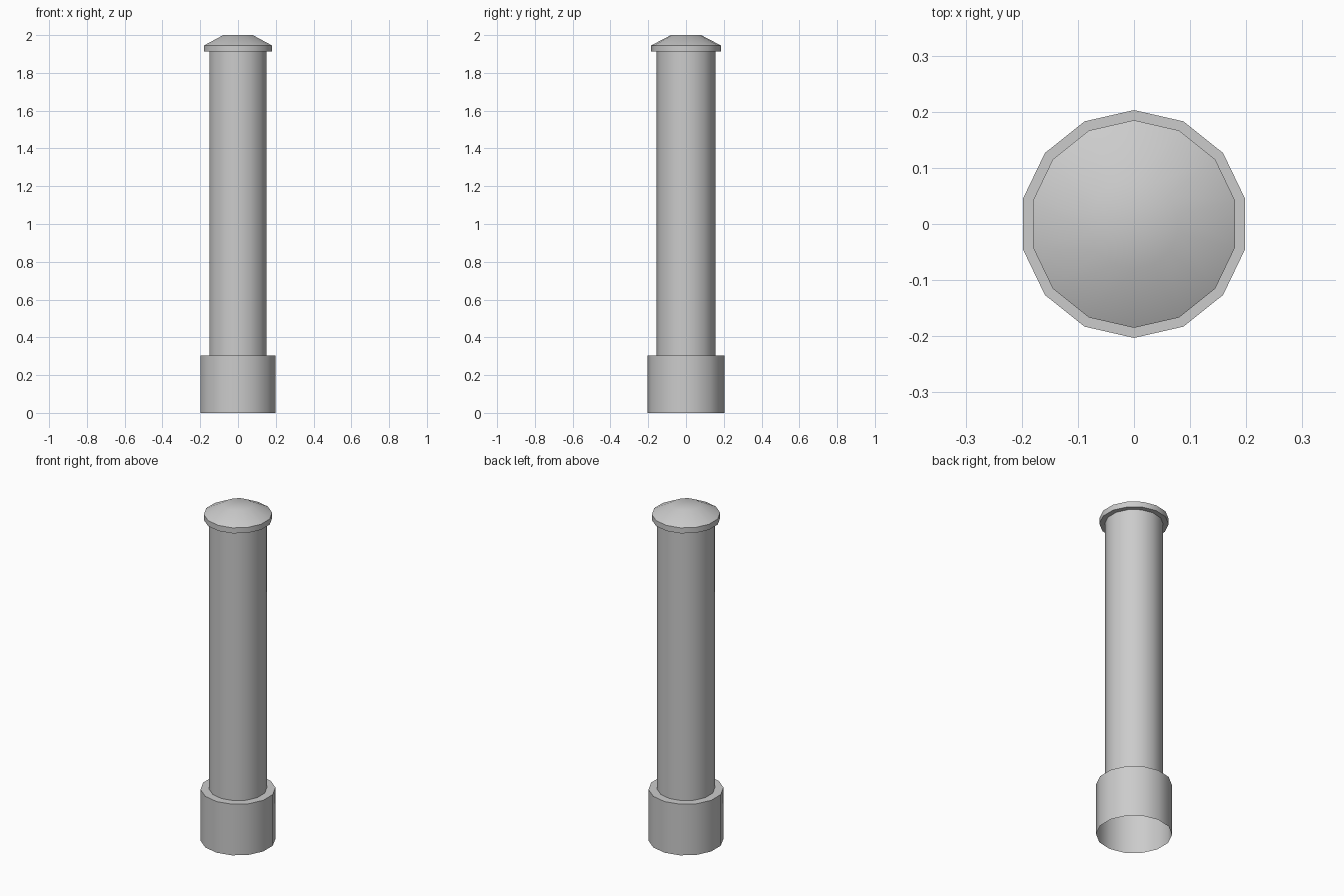
import bpy, bmesh, math

if "Cube" in bpy.data.objects:
    bpy.data.objects.remove(bpy.data.objects["Cube"])

SIDES = 14  # low-poly round section with a corner on the y axis


def lathe(name, profile, close_top=False):
    """Revolve (radius, z) points, listed bottom to top, around z."""
    bm = bmesh.new()
    rings = []
    for r, z in profile:
        ring = []
        for i in range(SIDES):
            a = math.pi / 2 + 2 * math.pi * i / SIDES
            ring.append(bm.verts.new((r * math.cos(a), r * math.sin(a), z)))
        rings.append(ring)
    for low, high in zip(rings, rings[1:]):
        for i in range(SIDES):
            j = (i + 1) % SIDES
            bm.faces.new((low[i], low[j], high[j], high[i]))
    if close_top:
        bm.faces.new(rings[-1])
    mesh = bpy.data.meshes.new(name)
    bm.to_mesh(mesh)
    bm.free()
    obj = bpy.data.objects.new(name, mesh)
    bpy.context.collection.objects.link(obj)
    bpy.ops.object.select_all(action='DESELECT')
    obj.select_set(True)
    bpy.context.view_layer.objects.active = obj
    bpy.ops.object.shade_smooth_by_angle(angle=math.radians(35))
    return obj


# wide foot collar, open underneath, with a ledge meeting the shaft
lathe("base", [(0.203, 0), (0.203, 0.305), (0.156, 0.305)])

# plain post
lathe("shaft", [(0.156, 0.305), (0.156, 1.912)])

# overhanging cap: underside lip, rim, bevelled slope and flat top
lathe("cap", [(0.156, 1.912), (0.185, 1.912), (0.185, 1.945), (0.08, 2.0)],
      close_top=True)
